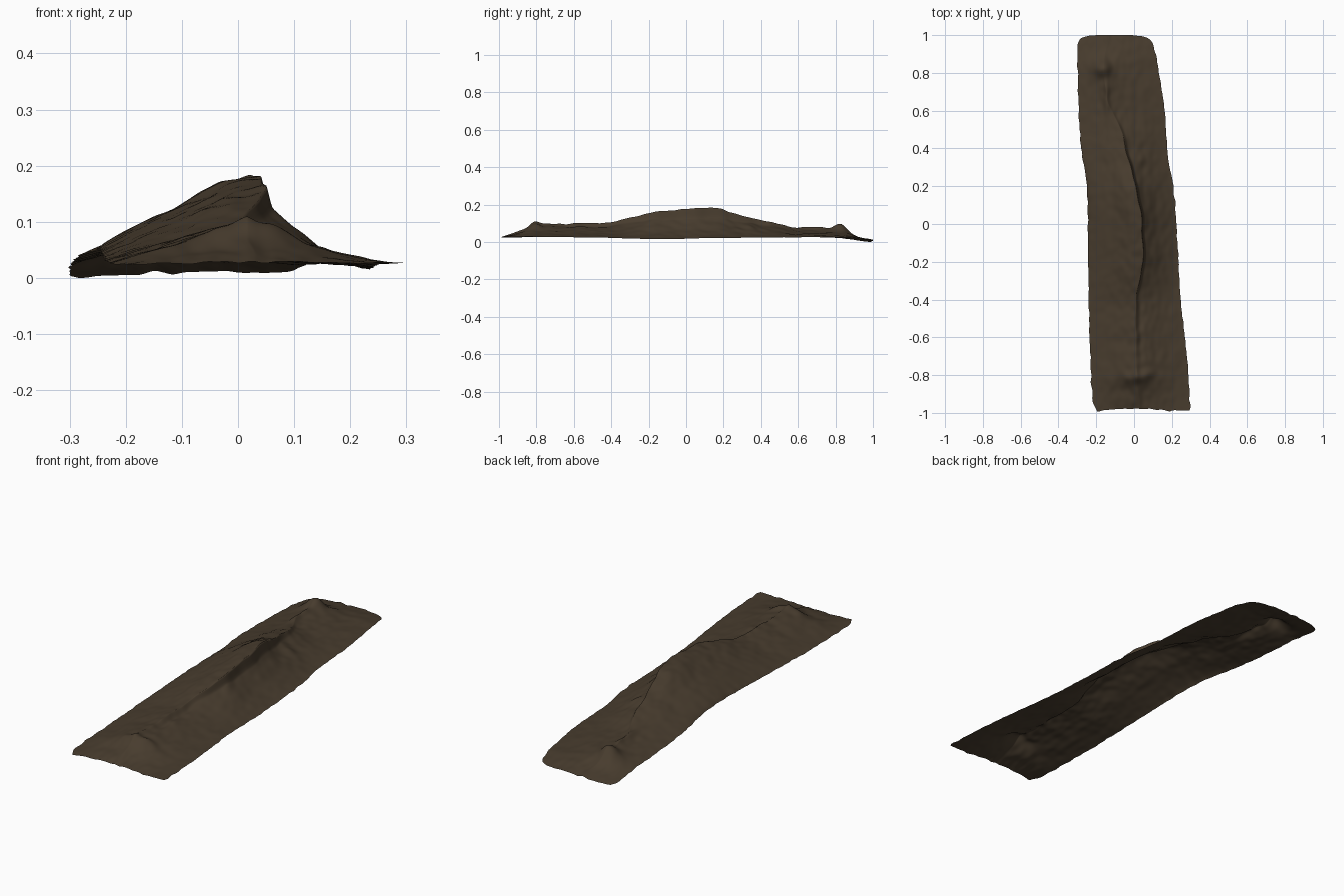
import bpy, bmesh, math
from mathutils import Vector, noise

cube = bpy.data.objects.get("Cube")
if cube:
    bpy.data.objects.remove(cube, do_unlink=True)

# Outline and ridge, as (y, value) stations along the strip
LEFT_X = [(-1, -.195), (-.95, -.217), (-.6, -.235), (-.2, -.243), (.2, -.25),
          (.45, -.285), (.9, -.3), (.97, -.298), (1, -.285)]
RIGHT_X = [(-1, .293), (-.95, .296), (-.7, .28), (-.4, .247), (0, .224), (.2, .208),
           (.35, .18), (.6, .162), (.8, .132), (.95, .105), (1, .085)]
LEFT_Z = [(-1, .03), (-.6, .037), (-.3, .048), (0, .058), (.2, .057), (.5, .042), (.8, .027), (1, .007)]
RIGHT_Z = [(-1, .033), (-.5, .031), (-.15, .022), (.2, .028), (.85, .03), (1, .016)]
CREST_X = [(-1, .03), (-.8, .015), (-.4, .012), (-.2, .045), (0, .042), (.2, .008),
           (.35, -.03), (.5, -.07), (.65, -.14), (.85, -.16), (1, -.13)]
CREST_Z = [(-1, .035), (-.9, .062), (-.8, .1), (-.6, .104), (-.4, .114), (-.3, .138), (-.2, .16),
           (0, .177), (.1, .182), (.2, .172), (.3, .143), (.45, .112), (.6, .08), (.75, .074),
           (.85, .062), (.92, .037), (1, .016)]


def sample(table, y):
    """Smooth curve through the stations."""
    y = min(max(y, table[0][0]), table[-1][0])
    slopes = []
    for i in range(len(table)):
        a, b = table[max(i - 1, 0)], table[min(i + 1, len(table) - 1)]
        slopes.append((b[1] - a[1]) / (b[0] - a[0]))
    for i in range(len(table) - 1):
        (y0, a), (y1, b) = table[i], table[i + 1]
        if y <= y1:
            h = y1 - y0
            t = (y - y0) / h
            s = t * t * (3 - 2 * t)
            return (a + (b - a) * s + h * slopes[i] * t * (1 - t) ** 2
                    - h * slopes[i + 1] * t * t * (1 - t))


def bump(x, y, cx, cy, rx, ry):
    return math.exp(-((x - cx) / rx) ** 2 - ((y - cy) / ry) ** 2)


def surface_point(u, v):
    """u runs from the left edge (-1) over the crest (0) to the right edge (1)."""
    crest_x = sample(CREST_X, v) + .01 * noise.noise(Vector((0, v * 9, 3)))
    crest_z = sample(CREST_Z, v)
    tall = bump(0, v, 0, .05, 1, .36)
    t = abs(u) ** 1.25
    if u > 0:
        # Broken face below the crest, then a slope down to the right edge
        edge_x, edge_z, power = sample(RIGHT_X, v), sample(RIGHT_Z, v), 1.4
        drop = min(u / .12, 1)
        crest_z -= .042 * tall * drop * drop * (3 - 2 * drop)
    else:
        edge_x, edge_z, power = sample(LEFT_X, v), sample(LEFT_Z, v), 1 - .25 * tall
    edge_x += .006 * t ** 6 * noise.noise(Vector((u, v * 22, 7)))
    x = crest_x + (edge_x - crest_x) * t
    z = edge_z + (crest_z - edge_z) * (1 - t) ** power

    # Rounded, uneven ends
    end = max(0, (abs(v) - .8) / .2) ** 2
    if v > 0:
        y = v - .022 * end * abs(u) ** 7
    else:
        y = v + end * (.022 * (1 - abs(u + .15) ** 3) if u < .7 else .012)
    y += .004 * end * noise.noise(Vector((x * 30, v, 1)))

    # Broad crown, knob and ridge near the back, spurs near the front and side
    z += .016 * bump(x, y, crest_x - .06, .08, .05, .28)
    z += .036 * bump(x, y, -.17, .825, .05, .04)
    z += .012 * bump(x, y, -.145, .7, .015, .1)
    z += .016 * bump(x, y, .01, -.81, .07, .03)
    z += .012 * bump(x, y, .075, -.79, .03, .025)
    z += .012 * bump(x, y, .03, .34, .045, .03)
    z -= .008 * bump(x, y, crest_x + .022, -.55, .015, .2)

    # Lumpy earth
    inner = .3 + .7 * (1 - t)
    z += inner * .006 * noise.noise(Vector((x * 12, y * 8, 0)))
    z += inner * .005 * noise.noise(Vector((x * 30, y * 20, 5)))
    return x, y, z


# Earth bank as a single open sheet
ROWS, COLS = 240, 80
bm = bmesh.new()
grid = [[bm.verts.new(surface_point(2 * c / COLS - 1, 2 * r / ROWS - 1))
         for c in range(COLS + 1)] for r in range(ROWS + 1)]
for r in range(ROWS):
    for c in range(COLS):
        face = bm.faces.new((grid[r][c], grid[r][c + 1], grid[r + 1][c + 1], grid[r + 1][c]))
        face.smooth = True
floor = min(vert.co.z for vert in bm.verts)
bmesh.ops.translate(bm, verts=bm.verts, vec=(0, 0, -floor))
mesh = bpy.data.meshes.new("earth_bank")
bm.to_mesh(mesh)
bm.free()
bank = bpy.data.objects.new("earth_bank", mesh)
bpy.context.collection.objects.link(bank)

# Dark brown soil
soil = bpy.data.materials.new("dark_brown_soil")
soil.use_nodes = True
color = (.064, .045, .027, 1)
soil.diffuse_color = color
shader = soil.node_tree.nodes["Principled BSDF"]
shader.inputs["Base Color"].default_value = color
shader.inputs["Roughness"].default_value = .9
mesh.materials.append(soil)
